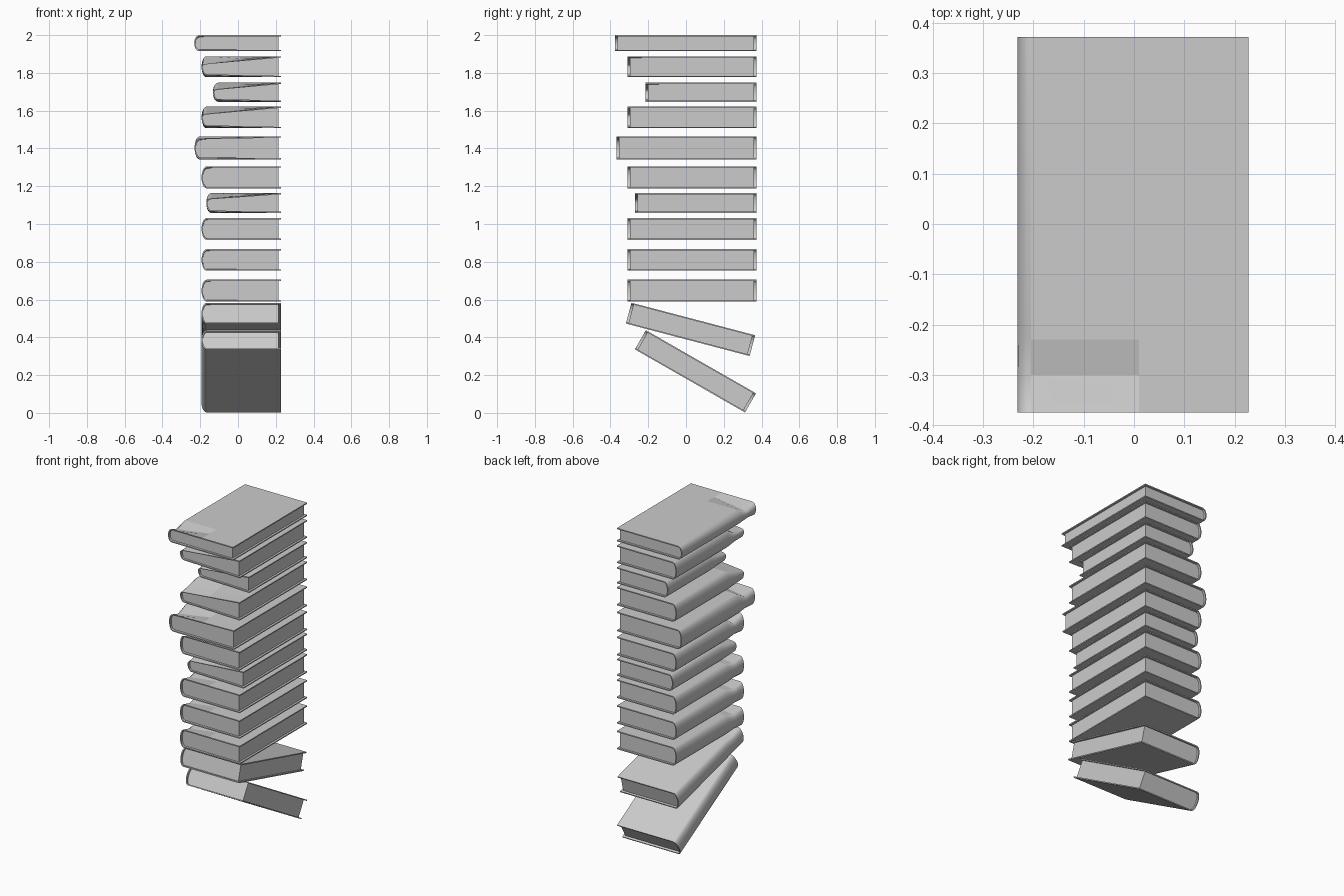
import bpy, bmesh, math

cube = bpy.data.objects.get("Cube")
if cube:
    bpy.data.objects.remove(cube, do_unlink=True)

grey = bpy.data.materials.new("plain_grey")
grey.use_nodes = True
grey.diffuse_color = (0.6, 0.6, 0.6, 1)
grey.node_tree.nodes["Principled BSDF"].inputs["Base Color"].default_value = (0.6, 0.6, 0.6, 1)

FORE = 0.228      # x of the fore edge of the covers
BOARD = 0.007     # cover thickness
ROUND = 0.027     # how far the spine bulges
FOLD_X = 0.01     # where a corner fold fades out
STEPS = 10


def half_profile(spine_x, height, fore, inset):
    """Points from the top fore edge, round the spine, to the bottom fore edge."""
    h = height / 2 - inset
    root = spine_x + ROUND
    pts = [(fore, h), (FOLD_X, h)]
    for i in range(STEPS + 1):
        a = math.pi * i / STEPS
        pts.append((root - (ROUND - inset) * math.sin(a), h * math.cos(a)))
    return pts + [(FOLD_X, -h), (fore, -h)]


def dent(x, z, row, root, height, fold, sag):
    """Press the front spine corner towards the middle of the book."""
    near = min(1, max(0, (FOLD_X - x) / (FOLD_X - root)))
    wide = min(1, max(0, (FORE - x) / (FORE - root)))
    push = fold * near * (0, 1, 0, 0)[row] + sag * wide * (1, 0.5, 0, 0)[row]
    if z < 0:
        push *= 0.25
    return z - push * z / (height / 2)


def loft(name, loop, rows, root, height, fold, sag):
    """Sweep a closed profile from front to back and cap both ends."""
    bm = bmesh.new()
    rings = [[bm.verts.new((x, y, dent(x, z, r, root, height, fold, sag)))
              for x, z in loop] for r, y in enumerate(rows)]
    n = len(loop)
    for a, b in zip(rings, rings[1:]):
        for i in range(n):
            j = (i + 1) % n
            face = bm.faces.new((a[i], a[j], b[j], b[i]))
            face.smooth = max(loop[i][0], loop[j][0]) < root + 0.001
    bm.faces.new(rings[0])
    bm.faces.new(rings[-1][::-1])
    bmesh.ops.recalc_face_normals(bm, faces=bm.faces)
    mesh = bpy.data.meshes.new(name)
    bm.to_mesh(mesh)
    bm.free()
    mesh.materials.append(grey)
    obj = bpy.data.objects.new(name, mesh)
    bpy.context.collection.objects.link(obj)
    return obj


def book(number, spine_x, length, height, y, z, tilt, fold, sag):
    root = spine_x + ROUND
    front, back = -length / 2, length / 2
    outer = half_profile(spine_x, height, FORE, 0)
    inner = half_profile(spine_x, height, FORE, BOARD)
    leaves = half_profile(spine_x, height, FORE - 0.013, BOARD * 0.9)
    middle = [front + 0.075, front + 0.145]
    parts = [
        loft(f"book_{number}_cover", outer + inner[::-1],
             [front] + middle + [back], root, height, fold, sag),
        loft(f"book_{number}_pages", leaves,
             [front + 0.013] + middle + [back - 0.013], root, height, fold, sag),
    ]
    for part in parts:
        part.location = (0, y, z)
        part.rotation_euler.x = -math.radians(tilt)


# Level books, top down: spine x, front y, bottom z, top z, fold, sag
BACK = 0.372
level = [
    (-0.232, -0.375, 1.915, 2.0, 0.03, 0),
    (-0.193, -0.309, 1.777, 1.888, 0.02, 0.04),
    (-0.133, -0.214, 1.647, 1.748, 0, 0.035),
    (-0.193, -0.309, 1.507, 1.622, 0, 0.04),
    (-0.230, -0.367, 1.342, 1.464, 0.03, 0.01),
    (-0.193, -0.309, 1.188, 1.305, 0.035, 0),
    (-0.168, -0.269, 1.058, 1.164, 0, 0.03),
    (-0.193, -0.309, 0.916, 1.032, 0.02, 0),
    (-0.193, -0.309, 0.753, 0.867, 0.02, 0),
    (-0.193, -0.309, 0.589, 0.705, 0.02, 0),
]
for i, (sx, front, low, high, fold, sag) in enumerate(level):
    book(i + 1, sx, BACK - front, high - low, (front + BACK) / 2,
         (low + high) / 2, 0, fold, sag)

# Two tilted books at the bottom
book(11, -0.193, 0.677, 0.114, 0.024, 0.442, 14.7, 0.01, 0)
book(12, -0.193, 0.672, 0.117, 0.05, 0.22, 29.8, 0, 0)
